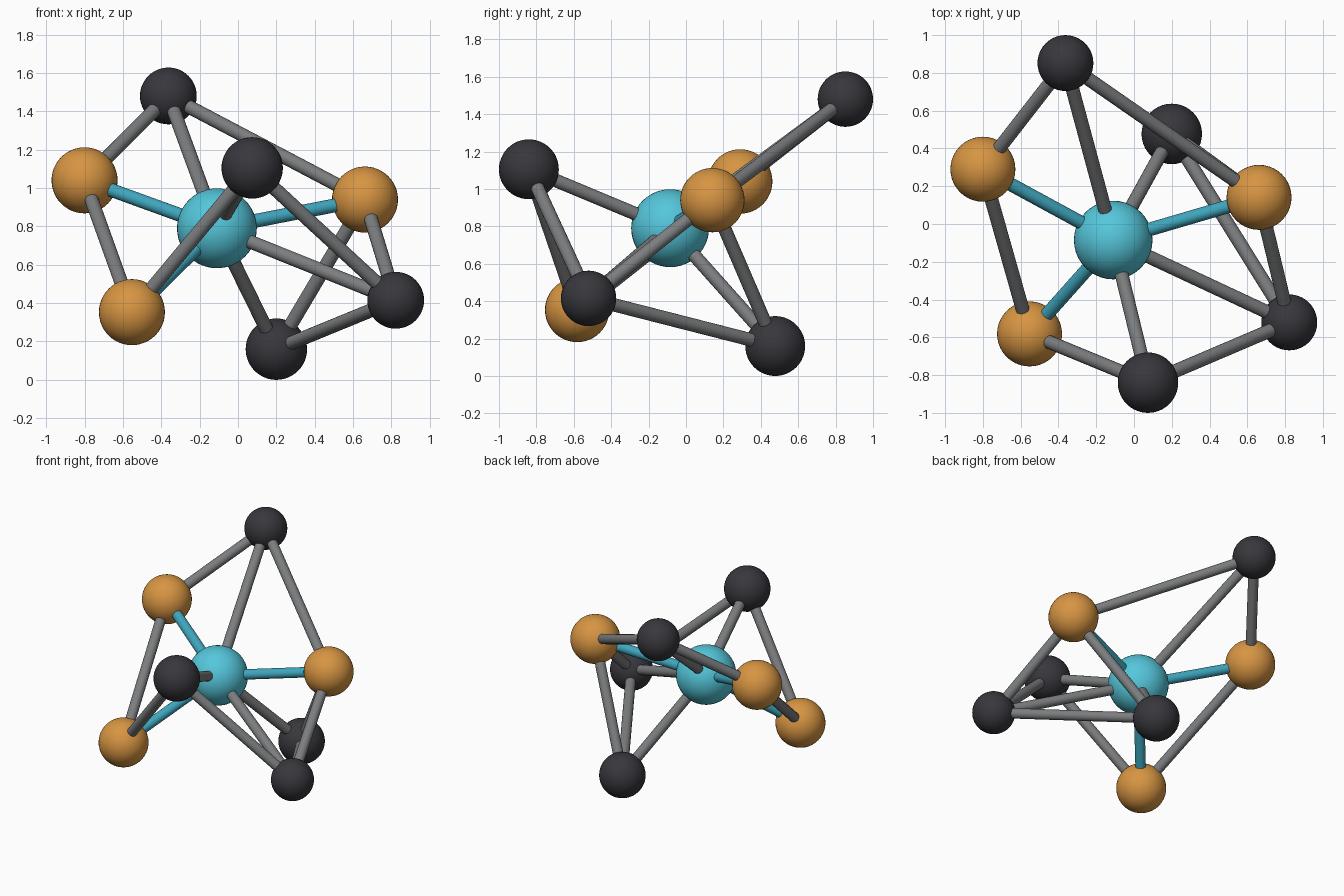
import bpy
from mathutils import Vector

if "Cube" in bpy.data.objects:
    bpy.data.objects.remove(bpy.data.objects["Cube"])


def material(name, rgb):
    m = bpy.data.materials.new(name)
    m.diffuse_color = (*rgb, 1)
    m.use_nodes = True
    m.node_tree.nodes["Principled BSDF"].inputs["Base Color"].default_value = m.diffuse_color
    return m


CYAN = material("cyan", (0.09, 0.57, 0.71))
TEAL = material("teal", (0.05, 0.38, 0.51))
ORANGE = material("orange", (0.68, 0.30, 0.055))
BLACK = material("charcoal", (0.038, 0.038, 0.046))
GREY = material("grey", (0.20, 0.205, 0.21))

# Balls: position, radius, colour
BALLS = {
    "core": ((-0.11, -0.085, 0.79), 0.208, CYAN),
    "orange_left": ((-0.80, 0.29, 1.04), 0.172, ORANGE),
    "orange_low": ((-0.553, -0.582, 0.353), 0.172, ORANGE),
    "orange_right": ((0.662, 0.141, 0.94), 0.172, ORANGE),
    "dark_top": ((-0.363, 0.852, 1.48), 0.148, BLACK),
    "dark_front": ((0.074, -0.84, 1.105), 0.160, BLACK),
    "dark_right": ((0.822, -0.521, 0.415), 0.148, BLACK),
    "dark_bottom": ((0.20, 0.477, 0.16), 0.160, BLACK),
}

# Rods between pairs of balls
RODS = [("core", n, TEAL) for n in ("orange_left", "orange_low", "orange_right")]
RODS += [("core", n, GREY) for n in ("dark_top", "dark_front", "dark_right", "dark_bottom")]
RODS += [(a, b, GREY) for a, b in (
    ("orange_left", "dark_top"), ("dark_top", "orange_right"),
    ("orange_left", "orange_low"), ("orange_low", "dark_front"),
    ("dark_front", "dark_right"), ("dark_right", "dark_bottom"),
    ("dark_right", "orange_right"), ("orange_right", "dark_bottom"))]


def finish(name, mat):
    ob = bpy.context.object
    ob.name = name
    ob.data.materials.append(mat)
    bpy.ops.object.shade_smooth_by_angle()


for name, (pos, radius, mat) in BALLS.items():
    bpy.ops.mesh.primitive_uv_sphere_add(segments=40, ring_count=24, radius=radius, location=pos)
    finish(name + "_ball", mat)

for a, b, mat in RODS:
    p, q = Vector(BALLS[a][0]), Vector(BALLS[b][0])
    d = q - p
    bpy.ops.mesh.primitive_cylinder_add(
        vertices=20, radius=0.036, depth=d.length, location=(p + q) / 2,
        rotation=d.to_track_quat('Z', 'Y').to_euler())
    finish(f"rod_{a}_to_{b}", mat)
